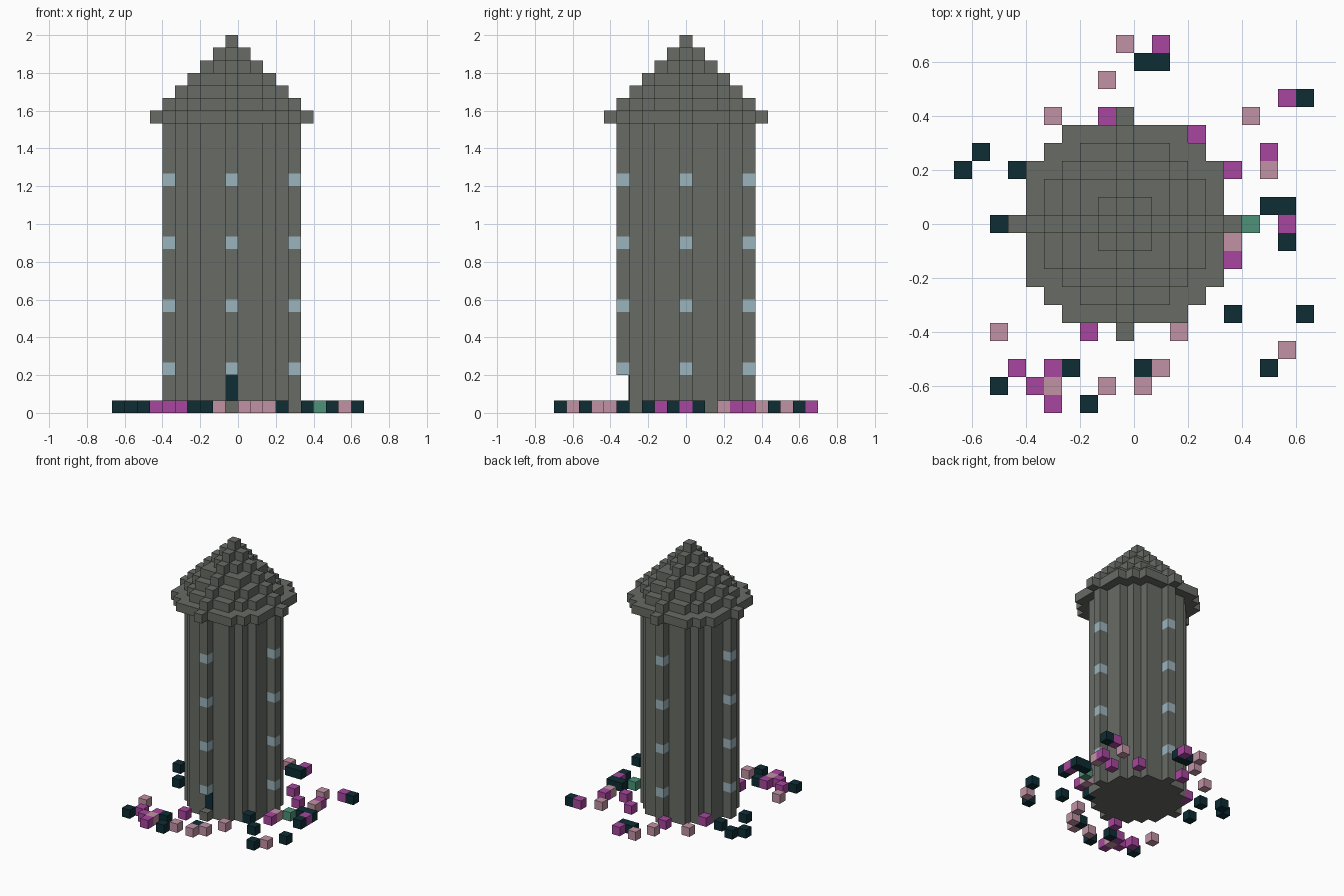
import bpy
import bmesh
from mathutils import Vector

if "Cube" in bpy.data.objects:
    bpy.data.objects.remove(bpy.data.objects["Cube"], do_unlink=True)

U = 2 / 30                       # edge of one block
ORIGIN = Vector((-U / 2, 0, 0))  # tower axis


def material(name, r, g, b):
    m = bpy.data.materials.new(name)
    m.use_nodes = True
    m.diffuse_color = (r, g, b, 1)
    bsdf = next(n for n in m.node_tree.nodes if n.type == 'BSDF_PRINCIPLED')
    bsdf.inputs["Base Color"].default_value = (r, g, b, 1)
    return m


stone = material("grey_stone", .138, .147, .13)
glass = material("pale_blue_glass", .33, .456, .503)
teal = material("dark_teal", .004, .026, .034)
purple = material("purple", .386, .061, .342)
pink = material("dusty_pink", .533, .287, .371)
green = material("sea_green", .074, .287, .188)


def disc(r):
    """Block cells of a filled circle, with single-block tips on the axes."""
    span = range(-r, r + 1)
    return [(i, j) for i in span for j in span
            if i * i + j * j < r * r or (i * j == 0 and r in (abs(i), abs(j)))]


def slab(name, cells, z0, z1, mats, cuts=(), rule=None):
    """Extrude block cells from layer z0 to z1, cut at layers, colour by rule."""
    bm = bmesh.new()
    corners = {}
    for i, j in cells:
        ring = []
        for key in ((i, j), (i, j + 1), (i + 1, j + 1), (i + 1, j)):
            if key not in corners:
                corners[key] = bm.verts.new((key[0] - .5, key[1] - .5, z0))
            ring.append(corners[key])
        bm.faces.new(ring)
    top = bmesh.ops.extrude_face_region(bm, geom=bm.faces[:])
    verts = [v for v in top["geom"] if isinstance(v, bmesh.types.BMVert)]
    bmesh.ops.translate(bm, verts=verts, vec=(0, 0, z1 - z0))
    bmesh.ops.recalc_face_normals(bm, faces=bm.faces[:])
    bmesh.ops.dissolve_limit(bm, angle_limit=.01, verts=bm.verts[:], edges=bm.edges[:])
    for z in cuts:
        bmesh.ops.bisect_plane(bm, geom=bm.verts[:] + bm.edges[:] + bm.faces[:],
                               plane_co=(0, 0, z), plane_no=(0, 0, 1))
    if rule:
        for f in bm.faces:
            f.material_index = rule(f.calc_center_median().z)
    for v in bm.verts:
        v.co = v.co * U + ORIGIN
    mesh = bpy.data.meshes.new(name)
    bm.to_mesh(mesh)
    bm.free()
    for m in mats:
        mesh.materials.append(m)
    bpy.context.collection.objects.link(bpy.data.objects.new(name, mesh))


# Tower shaft, without the ribs on its four sides
R, EAVES = 5, 23
slab("tower_shaft", [c for c in disc(R) if R not in (abs(c[0]), abs(c[1]))],
     0, EAVES, [stone])

# Ribs with a window block every five layers
sills = range(3, EAVES - 1, 5)
cuts = [z + d for z in sills for d in (0, 1)]
for side, cell in (("front", (0, -R)), ("back", (0, R)),
                   ("left", (R, 0)), ("right", (-R, 0))):
    slab(side + "_window_rib", [cell], sills[0] if side == "front" else 0, EAVES,
         [stone, glass], cuts, lambda z: int(any(s < z < s + 1 for s in sills)))

# Doorway under the front rib
slab("door_step", [(0, -R)], 0, 1, [stone])
bpy.ops.mesh.primitive_cube_add(size=1, location=ORIGIN + Vector((0, -4.5, 2)) * U)
door = bpy.context.object
door.name = "door"
door.scale = (U, .008, 2 * U)
door.data.materials.append(teal)

# Stepped conical roof, one block thick per layer
for n, r in enumerate(range(R + 1, -1, -1)):
    cells = disc(r)
    slab(f"roof_layer_{n + 1}", cells, EAVES + n, EAVES + n + 1, [stone])

# Blocks scattered on the ground around the tower
scatter = (
    ("teal_block", teal, (
        (1, 9), (2, 9), (10, 7), (-8, 4), (-9, 3), (-6, 3), (-7, 0), (8, 1),
        (9, 1), (9, -1), (6, -5), (10, -5), (8, -8), (-3, -8), (-7, -9),
        (-2, -10), (1, -8), (4, -3))),
    ("purple_flower_block", purple, (
        (2, 10), (-1, 6), (4, 5), (9, 7), (8, 4), (6, 3), (9, 0), (6, -2),
        (-2, -6), (-6, -8), (-4, -8), (-5, -9), (-4, -10), (-4, 3))),
    ("pink_flower_block", pink, (
        (0, 10), (-1, 8), (-4, 6), (7, 6), (8, 3), (6, -1), (9, -7), (3, -6),
        (-7, -6), (-4, -9), (-1, -9), (2, -8), (1, -9))),
    ("green_block", green, ((7, 0),)),
)
for name, mat, cells in scatter:
    for cell in cells:
        slab(name, [cell], 0, 1, [mat])
